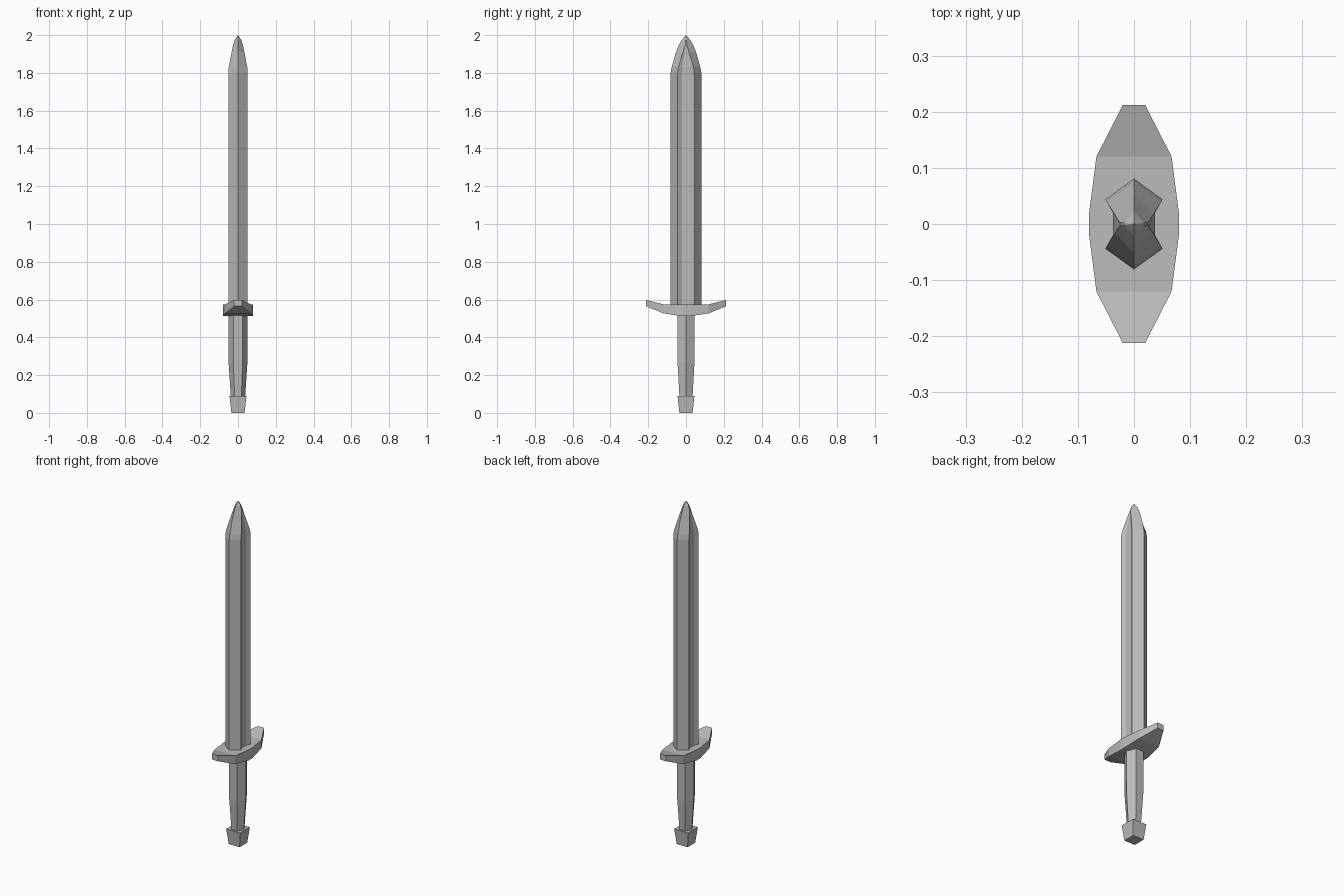
import bpy
import bmesh

if "Cube" in bpy.data.objects:
    bpy.data.objects.remove(bpy.data.objects["Cube"])

steel = bpy.data.materials.new("grey steel")
steel.use_nodes = True
colour = (0.5, 0.5, 0.5, 1)
steel.diffuse_color = colour
steel.node_tree.nodes["Principled BSDF"].inputs["Base Color"].default_value = colour


def loft(name, rings):
    """Skin a stack of equal-length point rings and close both ends."""
    bm = bmesh.new()
    loops = [[bm.verts.new(p) for p in ring] for ring in rings]
    n = len(loops[0])
    for low, high in zip(loops, loops[1:]):
        for i in range(n):
            j = (i + 1) % n
            bm.faces.new((low[i], low[j], high[j], high[i]))
    bm.faces.new(loops[0][::-1])
    bm.faces.new(loops[-1])
    bmesh.ops.remove_doubles(bm, verts=bm.verts, dist=0.0002)
    bmesh.ops.recalc_face_normals(bm, faces=bm.faces)
    mesh = bpy.data.meshes.new(name)
    bm.to_mesh(mesh)
    bm.free()
    mesh.materials.append(steel)
    obj = bpy.data.objects.new(name, mesh)
    bpy.context.collection.objects.link(obj)
    return obj


def blade_ring(z, edge, ridge, panel):
    """Two cutting edges on y, four ridges, a flat-bottomed groove on each side."""
    (rx, ry), (px, py) = ridge, panel
    side = [(rx, -ry), (px, -py), (px, py), (rx, ry)]
    outline = [(0, -edge)] + side + [(0, edge)] + [(-x, -y) for x, y in side]
    return [(x, y, z) for x, y in outline]


# Blade: constant grooved section, then a tapering point
ridge, panel = (0.051, 0.044), (0.037, 0.020)
loft("blade", [
    blade_ring(0.54, 0.081, ridge, panel),
    blade_ring(1.80, 0.081, ridge, panel),
    blade_ring(1.83, 0.076, (0.049, 0.040), (0.037, 0.019)),
    blade_ring(1.91, 0.053, (0.034, 0.016), (0.029, 0.007)),
    blade_ring(1.95, 0.037, (0.0255, 0.003), (0.025, 0.001)),
    blade_ring(1.975, 0.022, (0.017, 0.002), (0.017, 0.001)),
    blade_ring(2.00, 0, (0, 0), (0, 0)),
])

# Crossguard: (y, half width, underside z, top z), swept up at both ends
half = [(0.02, 0.08, 0.512, 0.574), (0.12, 0.067, 0.527, 0.575), (0.212, 0.02, 0.565, 0.598)]
stations = [(-y, w, a, b) for y, w, a, b in reversed(half)] + half
loft("crossguard", [[(-w, y, a), (w, y, a), (w, y, b), (-w, y, b)] for y, w, a, b in stations])

# Grip: six-sided, narrowing toward the pommel
def grip_ring(z, x, y, flat):
    return [(x, 0, z), (flat, y, z), (-flat, y, z), (-x, 0, z), (-flat, -y, z), (flat, -y, z)]

loft("grip", [
    grip_ring(0.07, 0.037, 0.034, 0.017),
    grip_ring(0.27, 0.050, 0.045, 0.025),
    grip_ring(0.53, 0.051, 0.046, 0.025),
])

# Pommel: square block, wider at the top
loft("pommel", [
    [(-s, -s, z), (s, -s, z), (s, s, z), (-s, s, z)]
    for z, s in ((0, 0.035), (0.09, 0.045))
])
